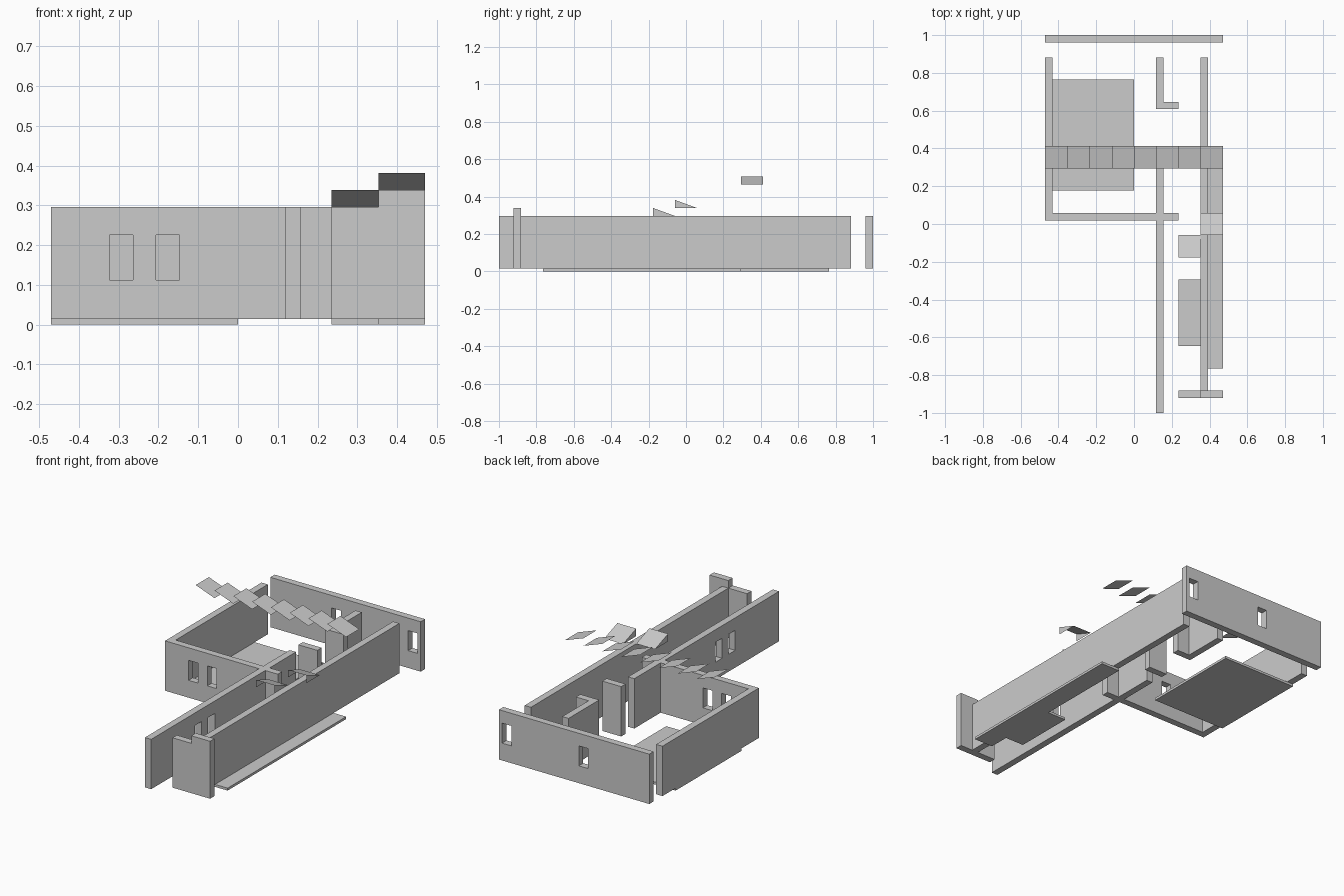
import bpy, bmesh

if "Cube" in bpy.data.objects:
    bpy.data.objects.remove(bpy.data.objects["Cube"])

U = 2 / 51                      # plan module: one wall thickness
Z0, Z1 = 0.014, 0.296           # wall bottom and top
RISE = 0.0428                   # rise of each sloped panel


def finish(bm, name):
    mesh = bpy.data.meshes.new(name)
    bm.to_mesh(mesh)
    bm.free()
    obj = bpy.data.objects.new(name, mesh)
    bpy.context.collection.objects.link(obj)
    return obj


def prism(name, plan, z0, z1):
    """Extrude a plan outline given in modules."""
    bm = bmesh.new()
    face = bm.faces.new([bm.verts.new((x * U, y * U, z0)) for x, y in plan])
    new = bmesh.ops.extrude_face_region(bm, geom=[face])["geom"]
    verts = [v for v in new if isinstance(v, bmesh.types.BMVert)]
    bmesh.ops.translate(bm, verts=verts, vec=(0, 0, z1 - z0))
    bmesh.ops.recalc_face_normals(bm, faces=bm.faces)
    return finish(bm, name)


def box(name, x0, x1, y0, y1, z0=Z0, z1=Z1):
    return prism(name, [(x0, y0), (x1, y0), (x1, y1), (x0, y1)], z0, z1)


def sheet(name, faces):
    bm = bmesh.new()
    for pts in faces:
        bm.faces.new([bm.verts.new((x * U, y * U, z)) for x, y, z in pts])
    bmesh.ops.remove_doubles(bm, verts=bm.verts, dist=1e-5)
    return finish(bm, name)


def cut_window(wall, cx, cy, along_x):
    hx, hy = (0.75, 1.0) if along_x else (1.0, 0.75)
    cutter = box("window_cutter", cx - hx, cx + hx, cy - hy, cy + hy, 0.112, 0.225)
    cutter.hide_render = True
    mod = wall.modifiers.new("window", 'BOOLEAN')
    mod.operation, mod.solver, mod.object = 'DIFFERENCE', 'EXACT', cutter
    bpy.context.view_layer.objects.active = wall
    bpy.ops.object.modifier_apply(modifier=mod.name)
    bpy.data.objects.remove(cutter)


# Joined left, front and corridor walls
main = prism("main_walls", [
    (-12, .5), (3, .5), (3, -25.5), (4, -25.5), (4, .5), (6, .5), (6, 1.5),
    (4, 1.5), (4, 7.5), (3, 7.5), (3, 1.5), (-11, 1.5), (-11, 22.5), (-12, 22.5)], Z0, Z1)
for cx in (-7.5, -4.5):
    cut_window(main, cx, 1, True)
for cy in (-11.75, -14.75):
    cut_window(main, 3.5, cy, False)

# Back wall with two windows
back = box("back_wall", -12, 12, 24.5, 25.5)
for cx in (10.75, -1.5):
    cut_window(back, cx, 25, True)

# Right wall, inner partition and short pier
box("right_wall", 9, 10, -22.5, 22.5)
prism("partition_wall", [(3, 15.5), (6, 15.5), (6, 16.5), (4, 16.5), (4, 22.5), (3, 22.5)], Z0, Z1)
box("pier", 3, 6, 9.5, 10.5)

# Stepped front end wall
box("end_wall_low", 6, 9, -23.5, -22.5)
box("end_wall_high", 9, 12, -23.5, -22.5, Z0, Z1 + RISE)

# Floor slabs
box("room_floor", -12, 0, 4.5, 19.5, 0, Z0)
prism("side_floor", [(9, -19.5), (12, -19.5), (12, 7.5), (9, 7.5), (9, -7.5),
                     (6, -7.5), (6, -16.5), (9, -16.5)], 0, Z0)

# Row of tilted roof slats
for i in range(8):
    x = -12 + 3 * i
    hi, lo = 0.464 + RISE, 0.464
    sheet("roof_slat", [[(x, 7.5, hi), (x, 10.5, hi), (x + 3, 10.5, lo), (x + 3, 7.5, lo)]])

# Two small lean-to hoods: sloped top, triangular cheeks, open front
for x, y, z in ((6, -4.5, Z1), (9, -1.5, Z1 + RISE)):
    t = z + RISE
    sheet("roof_hood", [
        [(x, y, t), (x, y + 3, z), (x + 3, y + 3, z), (x + 3, y, t)],
        [(x, y, t), (x, y, z), (x, y + 3, z)],
        [(x + 3, y, t), (x + 3, y + 3, z), (x + 3, y, z)]])
